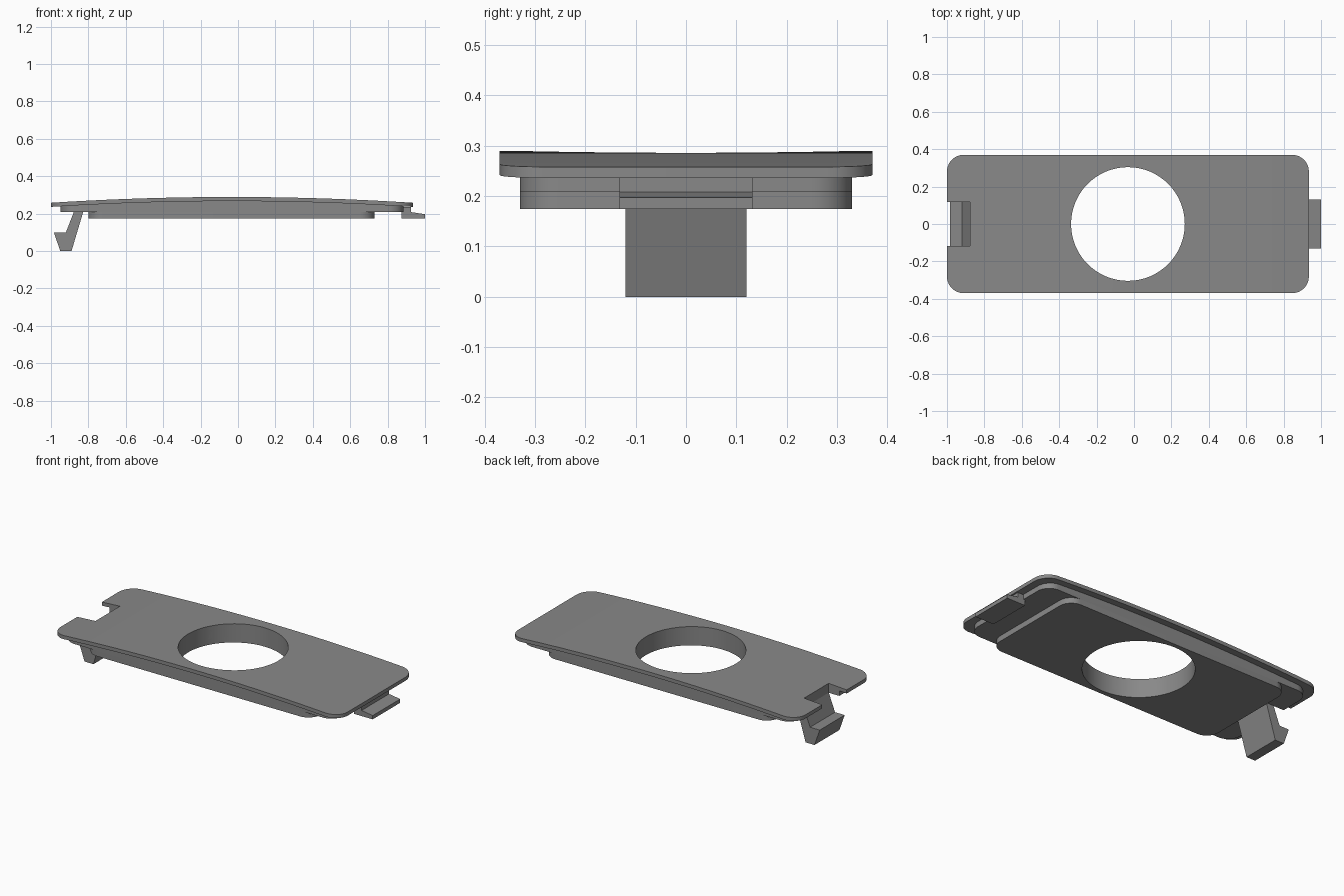
import bpy, bmesh, math

if "Cube" in bpy.data.objects:
    bpy.data.objects.remove(bpy.data.objects["Cube"])

grey = bpy.data.materials.new("mid_grey")
grey.diffuse_color = (0.25, 0.25, 0.25, 1)
grey.use_nodes = True
grey.node_tree.nodes["Principled BSDF"].inputs["Base Color"].default_value = grey.diffuse_color
CX, HALF = -0.0325, 0.9675


def arc(x, crown):
    """Height of the gently domed surface at x."""
    return crown - 0.031 * ((x - CX) / HALF) ** 2


def prism(name, pts, axis, a, b):
    """Extrude an outline: xy points along z, or xz points along y."""
    bm = bmesh.new()
    place = (lambda p, t: (p[0], p[1], t)) if axis == 'z' else (lambda p, t: (p[0], t, p[1]))
    lo = [bm.verts.new(place(p, a)) for p in pts]
    hi = [bm.verts.new(place(p, b)) for p in pts]
    n = len(pts)
    bm.faces.new(lo)
    bm.faces.new(hi[::-1])
    for i in range(n):
        j = (i + 1) % n
        bm.faces.new((lo[i], hi[i], hi[j], lo[j]))
    bmesh.ops.recalc_face_normals(bm, faces=bm.faces)
    me = bpy.data.meshes.new(name)
    bm.to_mesh(me)
    bm.free()
    me.materials.append(grey)
    ob = bpy.data.objects.new(name, me)
    bpy.context.collection.objects.link(ob)
    return ob


def rounded(x0, x1, hy, r, steps=10):
    pts = []
    for k, (cx, cy) in enumerate([(x1 - r, hy - r), (x0 + r, hy - r),
                                  (x0 + r, r - hy), (x1 - r, r - hy)]):
        for i in range(steps + 1):
            t = math.pi / 2 * (k + i / steps)
            pts.append((cx + r * math.cos(t), cy + r * math.sin(t)))
    return pts


def boolean(ob, tool, op):
    """Apply a boolean and keep the resulting mesh."""
    mod = ob.modifiers.new(op, 'BOOLEAN')
    mod.operation, mod.object, mod.solver = op, tool, 'EXACT'
    bpy.context.view_layer.update()
    me = bpy.data.meshes.new_from_object(ob.evaluated_get(bpy.context.evaluated_depsgraph_get()))
    ob.modifiers.clear()
    ob.data = me


def layer(name, x0, x1, hy, r, bottom, top, n=32):
    """Rounded rectangle trimmed between a bottom and a top height function."""
    xs = [-1.1 + 2.135 * i / n for i in range(n + 1)]
    pts = [(x, bottom(x)) for x in xs] + [(x, top(x)) for x in reversed(xs)]
    ob = prism(name, pts, 'y', -0.5, 0.5)
    tool = prism("trim", rounded(x0, x1, hy, r), 'z', -0.5, 1)
    boolean(ob, tool, 'INTERSECT')
    bpy.data.objects.remove(tool)
    return ob


# Domed cover, stepped lip beneath it and flat lower plate
cover = layer("cover_plate", -1, 0.935, 0.37, 0.09,
              lambda x: arc(x, 0.267), lambda x: arc(x, 0.289))
lip = layer("stepped_lip", -0.95, 0.885, 0.33, 0.08,
            lambda x: 0.208, lambda x: arc(x, 0.267))
lower = prism("lower_plate", rounded(-0.80, 0.73, 0.33, 0.08), 'z', 0.174, 0.208)

# Large round opening and end notch
circle = [(CX + 0.304 * math.cos(math.tau * i / 64), 0.304 * math.sin(math.tau * i / 64))
          for i in range(64)]
hole = prism("hole_cutter", circle, 'z', -0.5, 1)
notch = prism("notch_cutter", [(-1.2, -0.118), (-0.878, -0.118), (-0.878, 0.118), (-1.2, 0.118)],
              'z', -0.5, 1)
for part in (cover, lip, lower):
    boolean(part, hole, 'DIFFERENCE')
for part in (cover, lip):
    boolean(part, notch, 'DIFFERENCE')
bpy.data.objects.remove(hole)
bpy.data.objects.remove(notch)

# Slanted clip hook and flat tongue at the opposite end
hook = prism("clip_hook", [(-0.95, 0), (-0.89, 0), (-0.828, 0.208), (-0.878, 0.208),
                           (-0.92, 0.1), (-0.985, 0.1)], 'y', -0.12, 0.12)
tongue = prism("end_tongue", [(0.875, 0.174), (1, 0.174), (1, 0.197), (0.925, 0.208),
                              (0.925, 0.236), (0.875, 0.236)], 'y', -0.132, 0.132)

for part in (cover, lip, lower, hook, tongue):
    bpy.ops.object.select_all(action='DESELECT')
    part.select_set(True)
    bpy.context.view_layer.objects.active = part
    bpy.ops.object.shade_smooth_by_angle(angle=math.radians(30))
